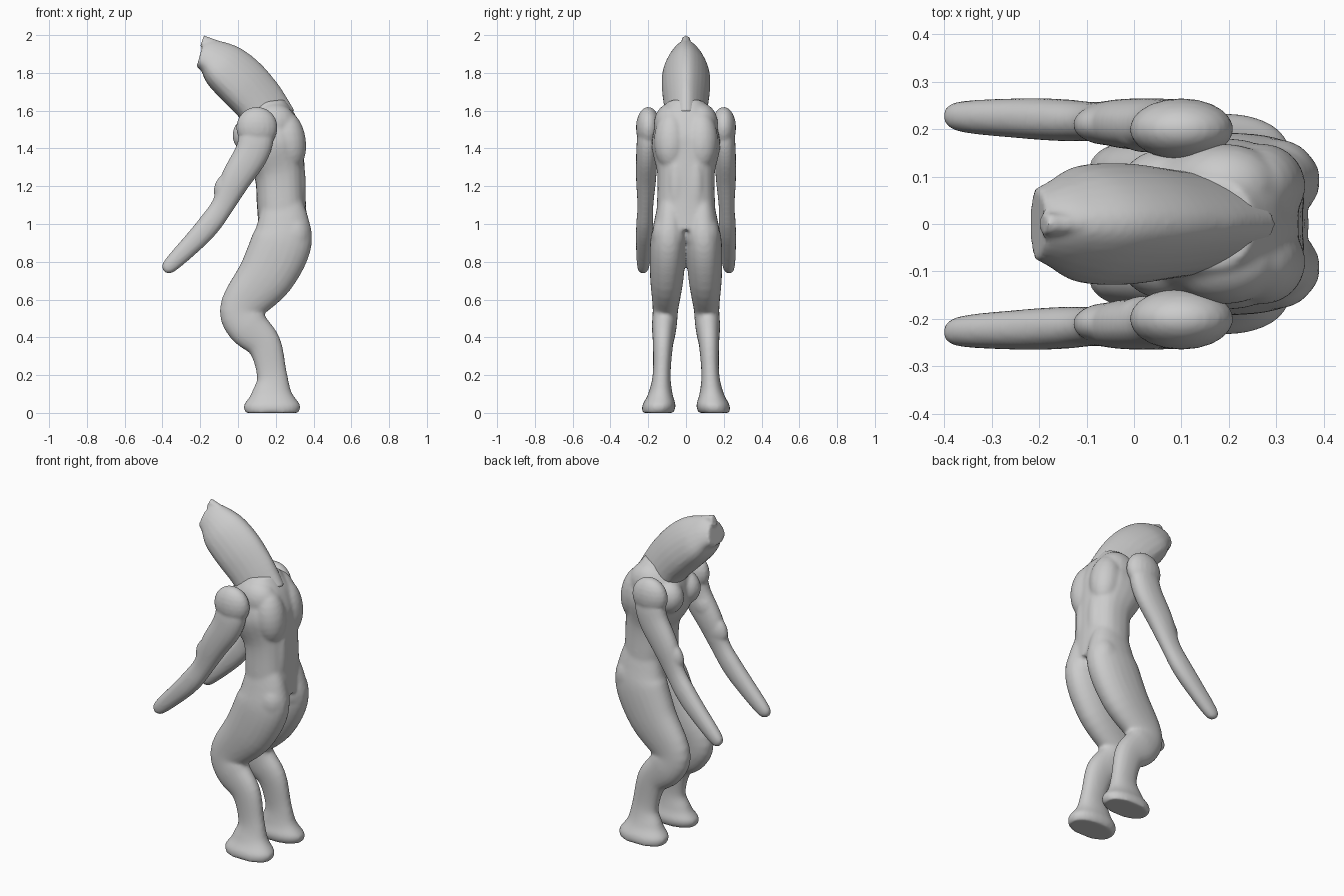
import bpy, bmesh, math
from mathutils import Vector, Matrix

default_cube = bpy.data.objects.get("Cube")
if default_cube:
    bpy.data.objects.remove(default_cube)

skin = bpy.data.materials.new("grey skin")
skin.use_nodes = True
skin.diffuse_color = (0.6, 0.6, 0.6, 1)
skin.node_tree.nodes["Principled BSDF"].inputs["Base Color"].default_value = skin.diffuse_color

BOTH_SIDES = (1, -1)


def smooth_path(stations, steps=5):
    """Catmull-Rom curve through stations of (x, z, radius)."""
    points = [Vector(s) for s in stations]
    points = [points[0], *points, points[-1]]
    path = []
    for before, start, end, after in zip(points, points[1:], points[2:], points[3:]):
        leave, arrive = (end - before) / 2, (after - start) / 2
        for step in range(steps):
            t = step / steps
            ease = t * t * (3 - 2 * t)
            path.append(start.lerp(end, ease)
                        + leave * t * (1 - t) ** 2
                        - arrive * t * t * (1 - t))
    path.append(points[-1])
    return path


def mix(pair, t):
    return pair[0] + (pair[1] - pair[0]) * t


def sweep(bm, stations, offset=(0, 0), flatness=(1, 1), side=1, sides=24, power=0.9, pinch=0):
    """Oval tube square to its path; offset and flatness run from first to last station.
    Pinch narrows the section on one side of the path and widens the other."""
    path = smooth_path(stations)
    last = len(path) - 1
    rings = []
    for i, point in enumerate(path):
        x, z, radius = point
        along = path[min(i + 1, last)] - path[max(i - 1, 0)]
        along = Vector((along.x, along.y)).normalized()
        middle = mix(offset, i / last)
        width = radius * mix(flatness, i / last)
        ring = []
        for k in range(sides):
            angle = math.tau * k / sides
            c, s = math.cos(angle), math.sin(angle)
            depth = radius * math.copysign(abs(c) ** power, c)
            across = width * math.copysign(abs(s) ** power, s) * (1 + pinch * c)
            ring.append(bm.verts.new((x - along.y * depth,
                                      side * (middle + across),
                                      z + along.x * depth)))
        rings.append(ring)
    for lower, upper in zip(rings, rings[1:]):
        for k in range(sides):
            bm.faces.new((lower[k - 1], lower[k], upper[k], upper[k - 1]))
    bm.faces.new(rings[0])
    bm.faces.new(rings[-1])


def muscle_pair(bm, centre, size, tilt=0):
    """Mirrored ellipsoid bulges, tilted about the y axis."""
    x, y, z = centre
    for side in BOTH_SIDES:
        placing = (Matrix.Translation((x, side * y, z))
                   @ Matrix.Rotation(math.radians(tilt), 4, 'Y')
                   @ Matrix.Diagonal((*size, 1)))
        bmesh.ops.create_uvsphere(bm, u_segments=20, v_segments=12, radius=1, matrix=placing)


def finish(bm, name, rounds):
    """Fuse the overlapping volumes into one smooth skin."""
    bmesh.ops.recalc_face_normals(bm, faces=bm.faces)
    mesh = bpy.data.meshes.new(name)
    bm.to_mesh(mesh)
    bm.free()
    mesh.materials.append(skin)
    part = bpy.data.objects.new(name, mesh)
    bpy.context.collection.objects.link(part)
    fuse = part.modifiers.new("fuse", 'REMESH')
    fuse.mode = 'VOXEL'
    fuse.voxel_size = 0.009
    fuse.use_smooth_shade = True
    relax = part.modifiers.new("relax", 'SMOOTH')
    relax.factor = 0.5
    relax.iterations = rounds


# Torso, from pelvis to neck
body = bmesh.new()
torso = [(.24, .96, .13), (.23, 1.1, .13), (.22, 1.27, .135),
         (.18, 1.42, .17), (.16, 1.55, .15), (.15, 1.65, .1)]
sweep(body, torso, flatness=(1.25, .95), power=.8)

# Bent legs, from the waist through the knee to the flat sole
leg = [(.23, 1.14, .1), (.24, 1.02, .135), (.23, .9, .16), (.15, .73, .15),
       (.02, .56, .115), (.05, .46, .11), (.14, .36, .09), (.18, .2, .08),
       (.18, .1, .11), (.18, .04, .15), (.18, 0, .14)]
for side in BOTH_SIDES:
    sweep(body, leg, offset=(.08, .15), flatness=(.6, .59), side=side)

# Body muscles
muscle_pair(body, centre=(.07, .08, 1.47), size=(.1, .08, .1))
muscle_pair(body, centre=(.27, .08, 1.44), size=(.09, .09, .16), tilt=-8)
muscle_pair(body, centre=(.31, .05, 1.2), size=(.05, .05, .2))
muscle_pair(body, centre=(.3, .09, .94), size=(.09, .09, .12))
muscle_pair(body, centre=(.19, .08, 1.53), size=(.12, .09, .11))
finish(body, "torso_and_legs", rounds=10)

# Long head, wide below and narrow above, with a ridge along the top
head = bmesh.new()
skull = [(.19, 1.53, .13), (.11, 1.65, .135), (.02, 1.75, .14),
         (-.07, 1.83, .13), (-.14, 1.88, .1), (-.2, 1.9, .07)]
sweep(head, skull, flatness=(.75, 1), pinch=.4)
ridge = [(.24, 1.62, .04), (.17, 1.73, .04), (.07, 1.83, .04),
         (-.06, 1.92, .03), (-.19, 1.97, .03)]
sweep(head, ridge, flatness=(.6, .8))
finish(head, "head", rounds=2)

# Arms reaching forward and down
arms = bmesh.new()
arm = [(.11, 1.58, .06), (.1, 1.47, .09), (.07, 1.37, .09), (-.01, 1.24, .08),
       (-.08, 1.1, .06), (-.15, 1, .06), (-.23, .91, .055), (-.36, .78, .04), (-.39, .75, .015)]
for side in BOTH_SIDES:
    sweep(arms, arm, offset=(.2, .23), flatness=(.55, .85), side=side)
muscle_pair(arms, centre=(.1, .2, 1.51), size=(.11, .065, .11))
muscle_pair(arms, centre=(.03, .2, 1.33), size=(.07, .05, .1), tilt=30)
muscle_pair(arms, centre=(-.05, .21, 1.19), size=(.075, .045, .09), tilt=30)
finish(arms, "arms", rounds=3)
